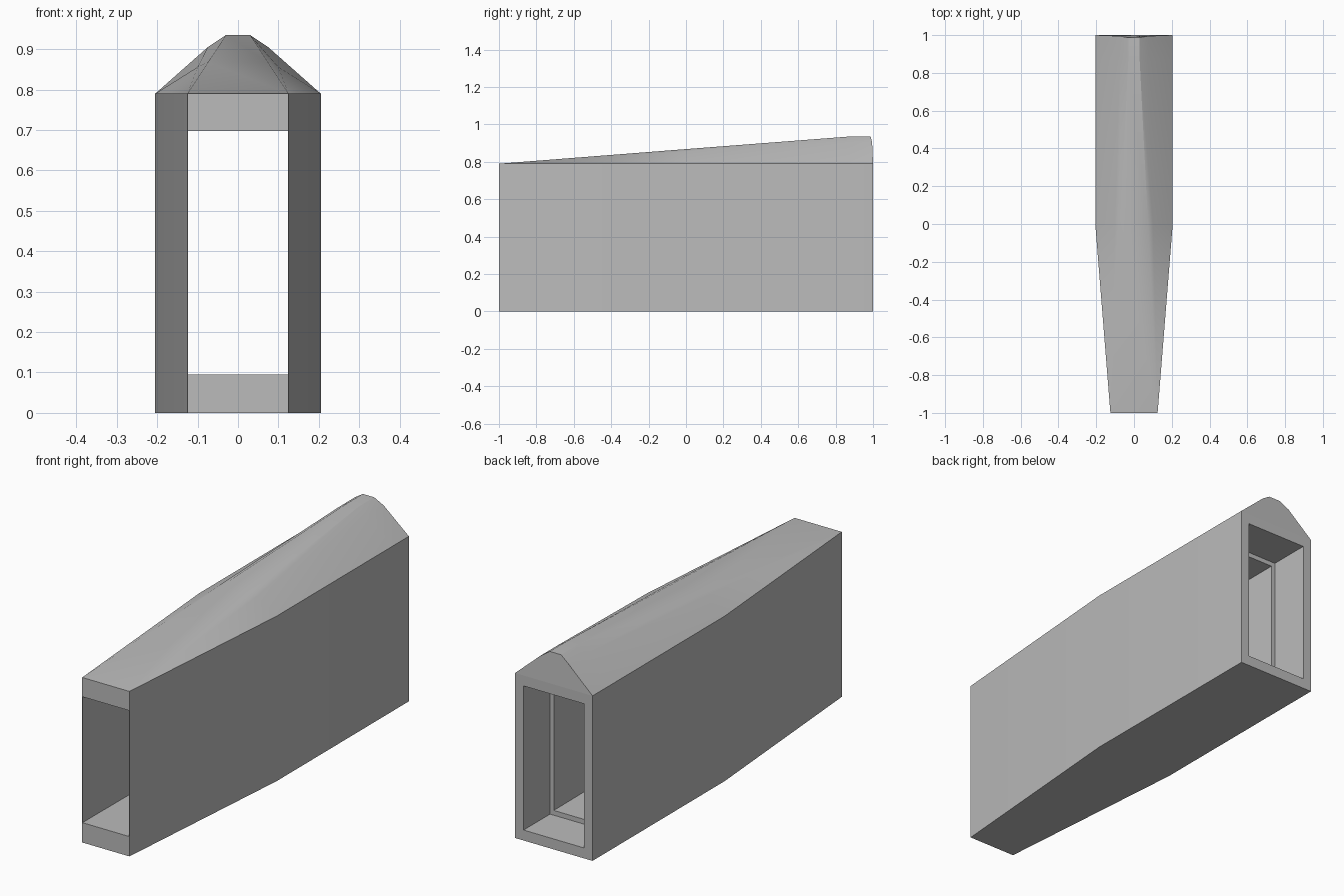
import bpy
import bmesh

cube = bpy.data.objects.get("Cube")
if cube:
    bpy.data.objects.remove(cube, do_unlink=True)

grey = bpy.data.materials.new("plain grey")
grey.use_nodes = True
grey.diffuse_color = (0.5, 0.5, 0.5, 1)
grey.node_tree.nodes["Principled BSDF"].inputs["Base Color"].default_value = (0.5, 0.5, 0.5, 1)

EAVE = 0.79


def finish(bm, name):
    """Weld, orient and turn a bmesh into a named object."""
    bmesh.ops.remove_doubles(bm, verts=bm.verts, dist=0.0005)
    bmesh.ops.recalc_face_normals(bm, faces=bm.faces)
    mesh = bpy.data.meshes.new(name)
    bm.to_mesh(mesh)
    bm.free()
    mesh.materials.append(grey)
    obj = bpy.data.objects.new(name, mesh)
    bpy.context.collection.objects.link(obj)
    bpy.ops.object.select_all(action='DESELECT')
    obj.select_set(True)
    bpy.context.view_layer.objects.active = obj
    bpy.ops.object.shade_smooth_by_angle()
    return obj


# Hollow body: rectangular rings (y, half width, bottom, top) joined outside then inside
rings = [
    (-1, 0.125, 0, EAVE),
    (0, 0.205, 0, EAVE),
    (1, 0.205, 0, EAVE),
    (1, 0.16, 0.05, 0.74),       # rear recess
    (0.8, 0.16, 0.05, 0.74),
    (0.8, 0.14, 0.073, 0.718),   # ledge into the tunnel
    (-1, 0.124, 0.095, 0.698),
]
bm = bmesh.new()
loops = [[bm.verts.new(p) for p in ((-w, y, lo), (w, y, lo), (w, y, hi), (-w, y, hi))]
         for y, w, lo, hi in rings]
for a, b in zip(loops, loops[1:] + loops[:1]):
    for i in range(4):
        j = (i + 1) % 4
        bm.faces.new((a[i], a[j], b[j], b[i]))
finish(bm, "hollow_body")

# Ridged roof: half sections of eave, shoulder and ridge, mirrored across x
front = (0.125, -1, EAVE)
stations = [
    [front, front, front],
    [(0.205, 0, EAVE), (0.10, 0, 0.856), (0.074, 0, 0.868)],
    [(0.205, 0.87, EAVE), (0.075, 0.87, 0.905), (0.03, 0.87, 0.935)],
    [(0.205, 1, EAVE), (0.075, 0.995, 0.905), (0.03, 0.987, 0.935)],
]
bm = bmesh.new()
rows = []
for half in stations:
    other = [(-x, y, z) for x, y, z in reversed(half)]
    rows.append([bm.verts.new(p) for p in half + other])
for a, b in zip(rows, rows[1:]):
    for i in range(5):
        bm.faces.new((a[i], a[i + 1], b[i + 1], b[i]))
bm.faces.new(rows[-1])
finish(bm, "ridged_roof")
